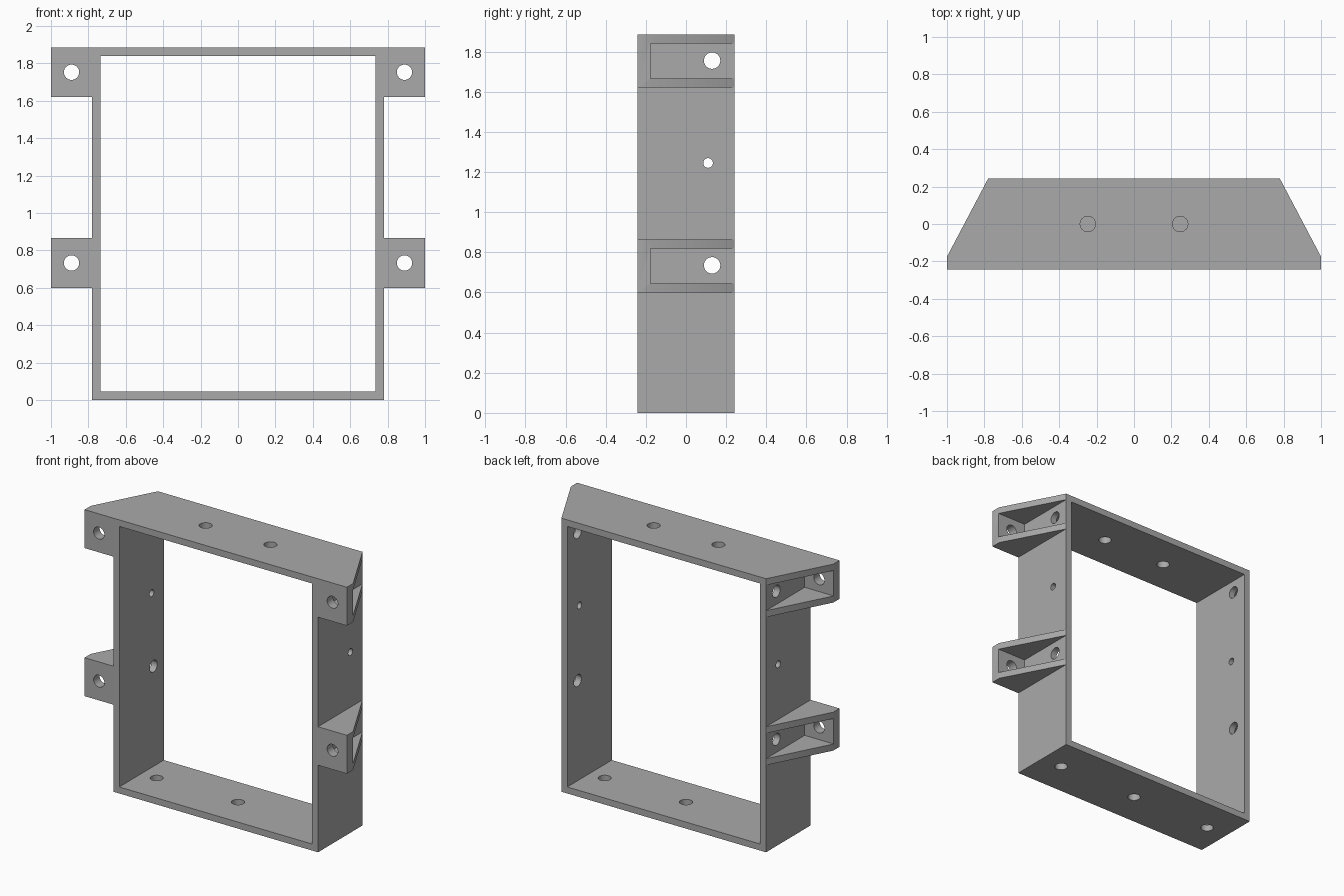
import bpy
import bmesh
from mathutils import Matrix, Vector

if "Cube" in bpy.data.objects:
    bpy.data.objects.remove(bpy.data.objects["Cube"], do_unlink=True)

# Main dimensions
HALF_W, HALF_D, HEIGHT, WALL = 0.78, 0.2425, 1.885, 0.045
EAR_H, EAR_BASES = 0.265, (0.60, 1.62)
PLATE_BACK = -0.178
HOLE_R, PILOT_R = 0.041, 0.024

grey = bpy.data.materials.new("plain_grey")
grey.use_nodes = True
grey.diffuse_color = (0.4, 0.4, 0.4, 1)
grey.node_tree.nodes["Principled BSDF"].inputs["Base Color"].default_value = (0.4, 0.4, 0.4, 1)


def finish(name, bm):
    bmesh.ops.recalc_face_normals(bm, faces=bm.faces)
    mesh = bpy.data.meshes.new(name)
    bm.to_mesh(mesh)
    bm.free()
    mesh.materials.append(grey)
    obj = bpy.data.objects.new(name, mesh)
    bpy.context.collection.objects.link(obj)
    return obj


def prism(name, outline, z0, z1):
    """Extrude a plan outline from z0 up to z1."""
    bm = bmesh.new()
    face = bm.faces.new([bm.verts.new((x, y, z0)) for x, y in outline])
    top = bmesh.ops.extrude_face_region(bm, geom=[face])["geom"]
    bmesh.ops.translate(bm, vec=(0, 0, z1 - z0),
                        verts=[v for v in top if isinstance(v, bmesh.types.BMVert)])
    return finish(name, bm)


def box(name, x0, x1, y0, y1, z0, z1):
    return prism(name, [(x0, y0), (x1, y0), (x1, y1), (x0, y1)], z0, z1)


def rod(name, centre, axis, radius, length):
    """Cylinder used to drill a hole along an axis."""
    bm = bmesh.new()
    turn = Vector((0, 0, 1)).rotation_difference(Vector(axis)).to_matrix().to_4x4()
    bmesh.ops.create_cone(bm, cap_ends=True, segments=32, radius1=radius, radius2=radius,
                          depth=length, matrix=Matrix.Translation(centre) @ turn)
    return finish(name, bm)


def combine(target, tool, operation):
    """Apply a boolean and discard the tool."""
    mod = target.modifiers.new("combine", "BOOLEAN")
    mod.object, mod.operation, mod.solver = tool, operation, "EXACT"
    tool.hide_render = True
    bpy.context.view_layer.objects.active = target
    bpy.ops.object.modifier_apply(modifier=mod.name)
    bpy.data.objects.remove(tool, do_unlink=True)


# Rectangular frame body
frame = box("mounting_frame", -HALF_W, HALF_W, -HALF_D, HALF_D, 0, HEIGHT)

# Tapered, hollow mounting ears on both sides
for side in (-1, 1):
    for base in EAR_BASES:
        outline = [(0.75, -HALF_D), (1, -HALF_D), (1, -0.175), (HALF_W, HALF_D), (0.75, HALF_D)]
        ear = prism("mounting_ear", [(side * x, y) for x, y in outline], base, base + EAR_H)
        combine(frame, ear, "UNION")
        x0, x1 = sorted((side * HALF_W, side * 1.1))
        pocket = box("ear_pocket", x0, x1, PLATE_BACK, 0.4, base + WALL, base + EAR_H - WALL)
        combine(frame, pocket, "DIFFERENCE")
        hole = rod("ear_hole", (side * 0.89, -HALF_D, base + EAR_H / 2), (0, 1, 0), HOLE_R, 0.3)
        combine(frame, hole, "DIFFERENCE")

# Central opening
opening = box("opening", WALL - HALF_W, HALF_W - WALL, -0.5, 0.5, WALL, HEIGHT - WALL)
combine(frame, opening, "DIFFERENCE")

# Holes through both side walls
for y, z, radius in ((0.13, 0.735, HOLE_R), (0.13, 1.755, HOLE_R), (0.11, 1.245, PILOT_R)):
    combine(frame, rod("side_hole", (0, y, z), (1, 0, 0), radius, 3), "DIFFERENCE")

# Holes in the top and bottom walls
for z, positions in ((HEIGHT, (-0.247, 0.247)), (0, (-0.62, 0, 0.62))):
    for x in positions:
        combine(frame, rod("wall_hole", (x, 0, z), (0, 0, 1), HOLE_R, 0.3), "DIFFERENCE")

# Smooth hole walls, keep sharp edges
bpy.ops.object.select_all(action="DESELECT")
frame.select_set(True)
bpy.context.view_layer.objects.active = frame
bpy.ops.object.shade_smooth_by_angle()
